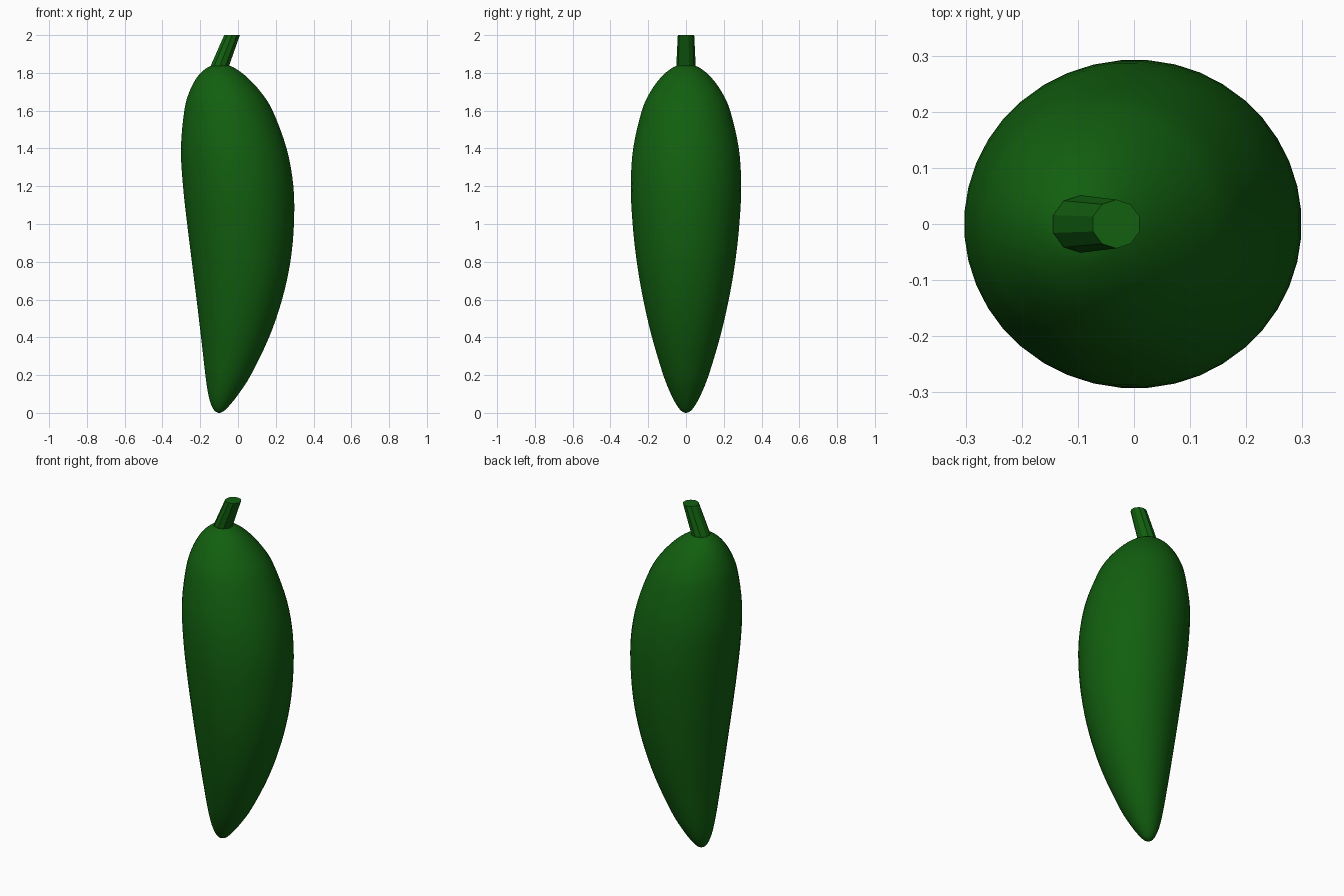
import bpy, bmesh, math
from mathutils import Vector

if "Cube" in bpy.data.objects:
    bpy.data.objects.remove(bpy.data.objects["Cube"], do_unlink=True)


def make_material(name, color):
    mat = bpy.data.materials.new(name)
    mat.use_nodes = True
    mat.diffuse_color = color
    bsdf = mat.node_tree.nodes["Principled BSDF"]
    bsdf.inputs["Base Color"].default_value = color
    bsdf.inputs["Roughness"].default_value = 0.6
    return mat


def loft(name, rings, sides, mat, smooth):
    """Skin circular rings given as (z, left x, right x)."""
    bm = bmesh.new()
    loops = []
    for z, left, right in rings:
        center, radius = (left + right) / 2, (right - left) / 2
        angles = [2 * math.pi * (i + 0.5) / sides for i in range(sides)]
        loops.append([bm.verts.new((center + radius * math.cos(a),
                                    radius * math.sin(a), z)) for a in angles])
    for low, high in zip(loops, loops[1:]):
        for i in range(sides):
            j = (i + 1) % sides
            bm.faces.new((low[i], low[j], high[j], high[i]))
    bm.faces.new(reversed(loops[0]))
    bm.faces.new(loops[-1])
    for face in bm.faces:
        face.smooth = smooth
    mesh = bpy.data.meshes.new(name)
    bm.to_mesh(mesh)
    bm.free()
    mesh.materials.append(mat)
    obj = bpy.data.objects.new(name, mesh)
    bpy.context.collection.objects.link(obj)
    return obj


def smooth_path(points, steps):
    """Catmull-Rom curve through the points."""
    pts = [Vector(p) for p in points]
    pts = [2 * pts[0] - pts[1]] + pts + [2 * pts[-1] - pts[-2]]
    path = []
    for a, b, c, d in zip(pts, pts[1:], pts[2:], pts[3:]):
        for s in range(steps):
            t = s / steps
            path.append(0.5 * (2 * b + (c - a) * t
                               + (2 * a - 5 * b + 4 * c - d) * t ** 2
                               + (3 * b - a - 3 * c + d) * t ** 3))
    return path + [pts[-2]]


green = make_material("pepper green", (0.006, 0.115, 0.005, 1))

# Pod: lopsided outline, straighter on the right, bulging on the left
outline = [
    (0.0, -0.105, -0.095), (0.012, -0.125, -0.072), (0.045, -0.143, -0.04),
    (0.1, -0.158, 0.003), (0.2, -0.173, 0.068), (0.4, -0.196, 0.165),
    (0.6, -0.22, 0.234), (0.8, -0.245, 0.278), (1.0, -0.27, 0.297),
    (1.2, -0.292, 0.294), (1.4, -0.303, 0.258), (1.6, -0.285, 0.184),
    (1.7, -0.258, 0.12), (1.78, -0.215, 0.045), (1.83, -0.16, -0.025),
    (1.846, -0.11, -0.08),
]
loft("pepper_pod", smooth_path(outline, 4), 40, green, True)

# Stem: leaning, tapered, faceted
loft("stem", [(1.82, -0.152, -0.05), (1.845, -0.144, -0.042), (2.0, -0.075, 0.012)],
     10, green, False)
